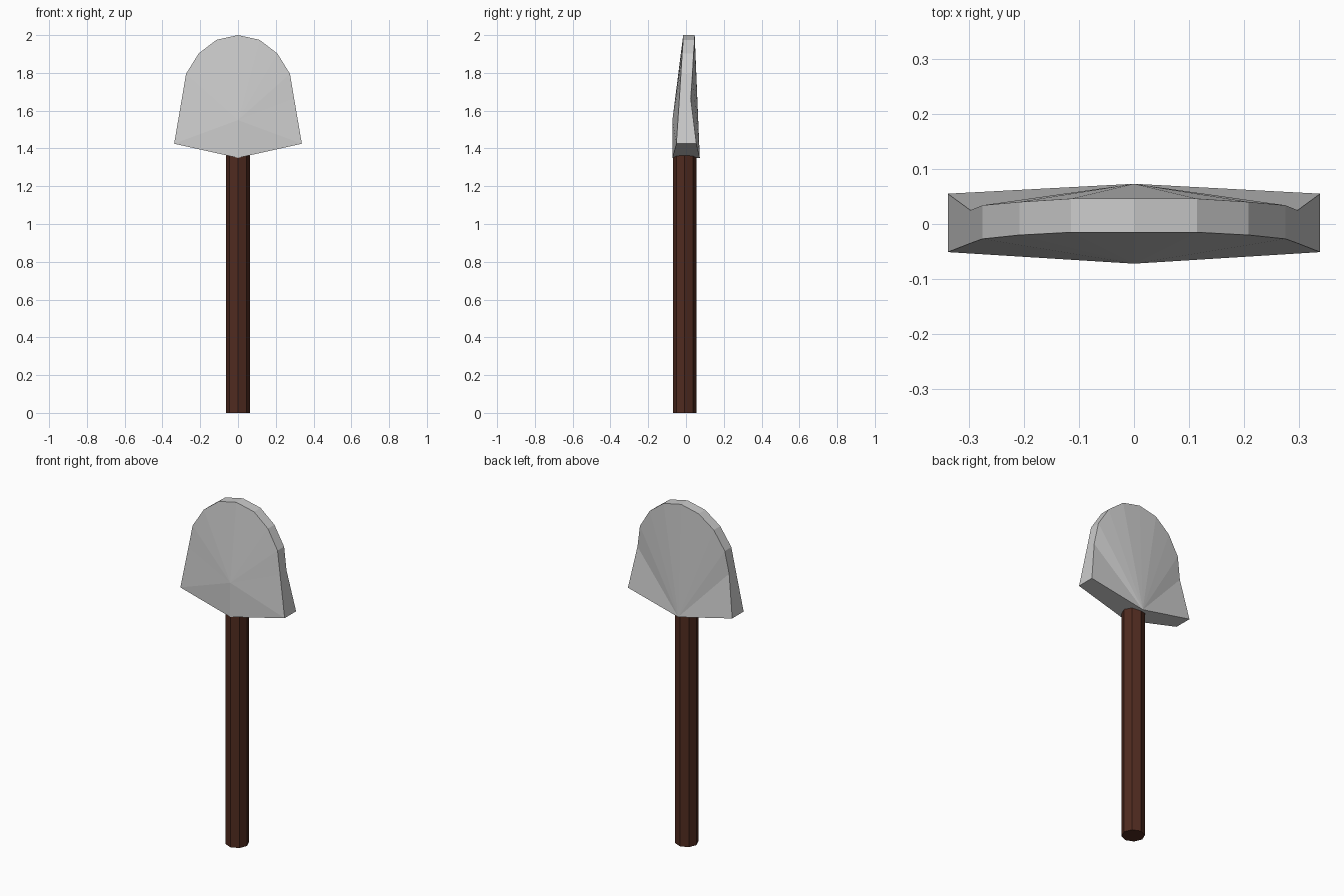
import bpy, bmesh

if "Cube" in bpy.data.objects:
    bpy.data.objects.remove(bpy.data.objects["Cube"])

# Handle: eight-sided wooden shaft, its top tucked into the blade
bpy.ops.mesh.primitive_cylinder_add(vertices=8, radius=0.063, depth=1.385,
                                    location=(0, -0.007, 0.6925))
handle = bpy.context.object
handle.name = "handle"
wood = bpy.data.materials.new("dark_wood")
wood.diffuse_color = (0.08, 0.024, 0.014, 1)
wood.use_nodes = True
wood.node_tree.nodes["Principled BSDF"].inputs["Base Color"].default_value = wood.diffuse_color
handle.data.materials.append(wood)

# Blade half outline, bottom corner to top: x, z, front y, back y
side = [(0.338, 1.425, -0.051, 0.055),
        (0.297, 1.665, -0.035, 0.025),
        (0.275, 1.795, -0.027, 0.034),
        (0.208, 1.903, -0.020, 0.040),
        (0.114, 1.975, -0.015, 0.046)]
bottom = (0, 1.35, -0.072, 0.073)
top = (0, 2.0, -0.015, 0.046)
loop = [bottom] + side + [top] + [(-x, z, f, b) for x, z, f, b in reversed(side)]

bm = bmesh.new()
front = [bm.verts.new((x, f, z)) for x, z, f, b in loop]
back = [bm.verts.new((x, b, z)) for x, z, f, b in loop]
ridge = bm.verts.new((0, -0.072, 1.55))
n = len(loop)
for i in range(n):
    j = (i + 1) % n
    bm.faces.new((front[i], front[j], back[j], back[i]))  # rim
    bm.faces.new((front[i], front[j], ridge))             # front fan
    if i and j:
        bm.faces.new((back[i], back[j], back[0]))         # back fan
bmesh.ops.recalc_face_normals(bm, faces=bm.faces)
mesh = bpy.data.meshes.new("blade")
bm.to_mesh(mesh)
bm.free()
blade = bpy.data.objects.new("blade", mesh)
bpy.context.collection.objects.link(blade)
